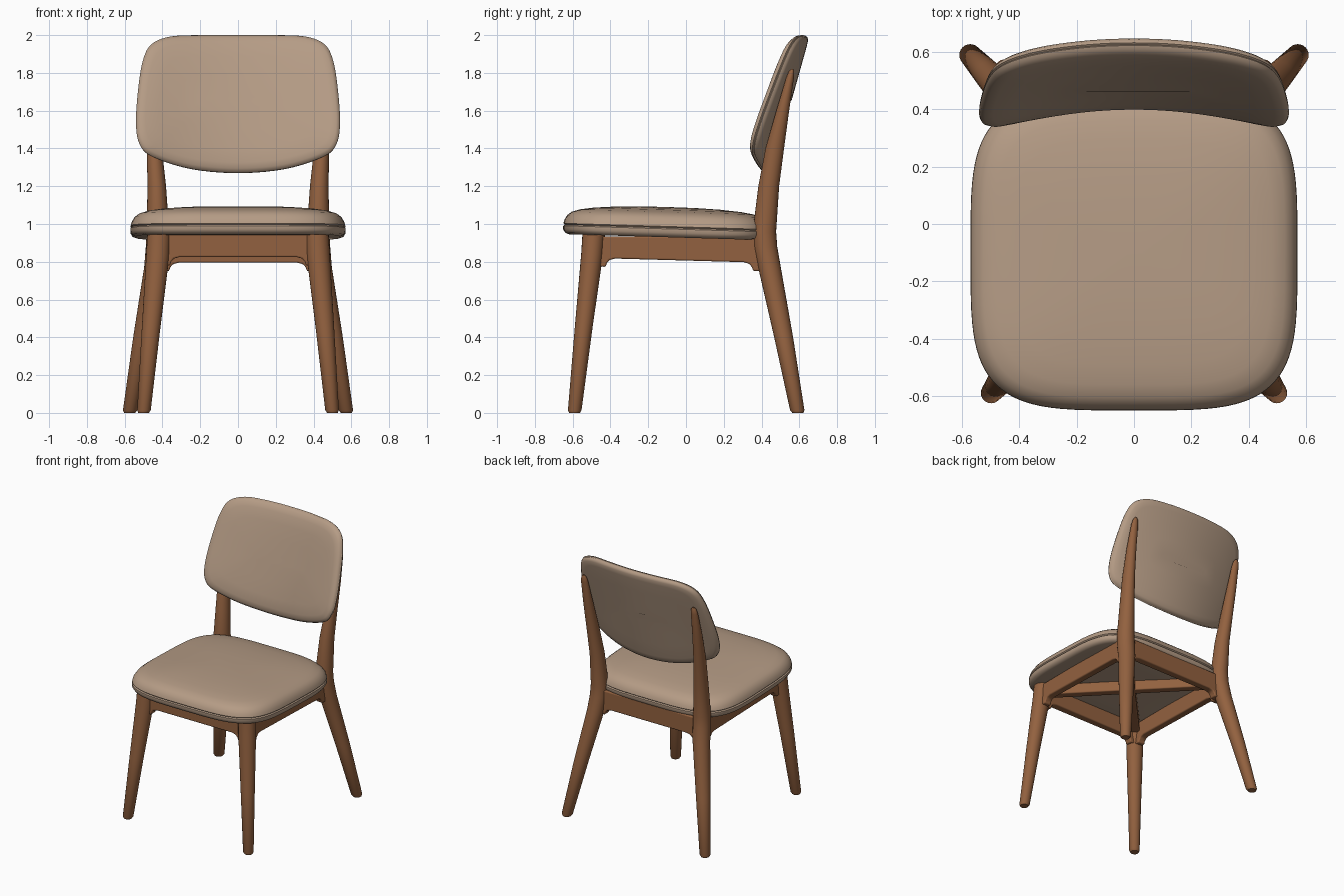
import bpy, bmesh, math
from mathutils import Vector

cube = bpy.data.objects.get("Cube")
if cube:
    bpy.data.objects.remove(cube, do_unlink=True)


def material(name, colour):
    m = bpy.data.materials.new(name)
    m.use_nodes = True
    m.diffuse_color = colour
    m.node_tree.nodes["Principled BSDF"].inputs["Base Color"].default_value = colour
    return m


wood = material("warm wood", (0.29, 0.12, 0.05, 1))
fabric = material("beige upholstery", (0.46, 0.33, 0.235, 1))


def loft(name, rings, mat, bevel=0, angle=40):
    """Skin closed rings of points and cap both ends."""
    bm = bmesh.new()
    loops = [[bm.verts.new(p) for p in ring] for ring in rings]
    n = len(loops[0])
    for a, b in zip(loops, loops[1:]):
        for i in range(n):
            j = (i + 1) % n
            bm.faces.new((a[i], a[j], b[j], b[i]))
    bm.faces.new(loops[0])
    bm.faces.new(loops[-1])
    bmesh.ops.recalc_face_normals(bm, faces=bm.faces)
    mesh = bpy.data.meshes.new(name)
    bm.to_mesh(mesh)
    bm.free()
    mesh.materials.append(mat)
    ob = bpy.data.objects.new(name, mesh)
    bpy.context.collection.objects.link(ob)
    if bevel:
        mod = ob.modifiers.new("soft edges", "BEVEL")
        mod.width, mod.segments = bevel, 3
    bpy.ops.object.select_all(action="DESELECT")
    ob.select_set(True)
    bpy.context.view_layer.objects.active = ob
    bpy.ops.object.shade_smooth_by_angle(angle=math.radians(angle))
    return ob


def catmull(pts, steps):
    """Smooth closed curve through the points."""
    out, n = [], len(pts)
    for i in range(n):
        a, b, c, d = (Vector(pts[(i + k) % n]) for k in (-1, 0, 1, 2))
        for s in range(steps):
            t = s / steps
            out.append(0.5 * (2 * b + (c - a) * t + (2 * a - 5 * b + 4 * c - d) * t * t
                              + (3 * b - a - 3 * c + d) * t ** 3))
    return out


def cushion(name, outline, profile, place):
    """Rings of the outline, inset and raised by the profile, then placed in space."""
    hu = max(p[0] for p in outline)
    hv = max(p[1] for p in outline)
    rings = [[place(u * (1 - d / hu), v * (1 - d / hv), w) for u, v in outline]
             for d, w in profile]
    return loft(name, rings, fabric, angle=50)


# Seat cushion: rounded square, domed on top, with a piping seam
def power(c, e):
    return math.copysign(abs(c) ** e, c)


angles = [math.tau * i / 96 for i in range(96)]
seat_outline = [(0.57 * power(math.cos(a), 0.5), 0.55 * power(math.sin(a), 0.5)) for a in angles]
seat_profile = [(0.54, 0.93), (0.3, 0.93), (0.03, 0.93), (0.01, 0.938), (0, 0.955), (0, 0.974),
                (0.008, 0.98), (0.001, 0.987), (0.007, 1.008), (0.022, 1.032), (0.045, 1.05),
                (0.09, 1.064), (0.16, 1.075), (0.27, 1.084), (0.4, 1.089), (0.54, 1.09)]
cushion("seat_cushion", seat_outline, seat_profile,
        lambda u, v, w: (u, v - 0.1, w - 0.03 * v))

# Backrest: bowed, leaning pad with a curved lower edge
half = [(0.2, 2.0), (0.36, 1.992), (0.46, 1.95), (0.505, 1.86), (0.53, 1.7), (0.54, 1.53),
        (0.52, 1.42), (0.45, 1.355), (0.25, 1.292)]
MID = 1.635
points = [(0, 2.0)] + half + [(0, 1.27)] + [(-x, z) for x, z in reversed(half)]
back_outline = [(p.x, p.y - MID) for p in catmull([(x, z) for x, z in points], 5)]
back_profile = [(0.34, -0.004), (0.22, -0.003), (0.12, 0), (0.05, 0.005), (0.02, 0.014),
                (0.005, 0.026), (0, 0.038), (0.006, 0.043), (0.001, 0.048), (0.006, 0.06),
                (0.02, 0.068), (0.05, 0.07), (0.15, 0.07), (0.25, 0.07), (0.34, 0.07)]


def place_back(u, v, w):
    bow = (0.1 - 0.068 * v) * (u / 0.54) ** 2
    return (u, 0.482 + 0.28 * v + w - bow, v + MID - 0.2 * (w - 0.038))


cushion("backrest", back_outline, back_profile, place_back)

# Legs: tapered round sections given as x, y, z, x radius, y radius
front_leg = [(0.5, -0.59, 0, 0.028, 0.028), (0.498, -0.589, 0.014, 0.036, 0.036),
             (0.46, -0.542, 0.45, 0.049, 0.047), (0.424, -0.497, 0.84, 0.062, 0.058),
             (0.418, -0.488, 0.95, 0.062, 0.06)]
rear_leg = [(0.573, 0.592, 0, 0.029, 0.029), (0.571, 0.589, 0.014, 0.038, 0.038),
            (0.505, 0.517, 0.4, 0.05, 0.05), (0.437, 0.442, 0.77, 0.06, 0.06),
            (0.426, 0.42, 0.88, 0.062, 0.063), (0.424, 0.415, 0.96, 0.06, 0.062),
            (0.43, 0.438, 1.2, 0.049, 0.055), (0.443, 0.47, 1.4, 0.04, 0.049),
            (0.452, 0.512, 1.6, 0.034, 0.034), (0.455, 0.55, 1.77, 0.026, 0.021),
            (0.455, 0.558, 1.805, 0.019, 0.015), (0.455, 0.562, 1.82, 0.008, 0.006)]


def leg(name, sections, side):
    around = [math.tau * i / 24 for i in range(24)]
    loft(name, [[(side * x + rx * math.cos(a), y + ry * math.sin(a), z) for a in around]
                for x, y, z, rx, ry in sections], wood)


for side, label in ((1, "left"), (-1, "right")):
    leg("front_leg_" + label, front_leg, side)
    leg("rear_leg_" + label, rear_leg, side)


# Rails: boards between leg centres, flaring down where they meet the legs
FLARE = [(0, -0.045), (0.06, -0.045), (0.066, -0.025), (0.08, -0.008), (0.11, 0)]


def rail(name, a, b, za, zb, top, width, flare=FLARE):
    a, b = Vector(a), Vector(b)
    length = (b - a).length
    along = (b - a) / length
    across = Vector((-along.y, along.x)) * width / 2
    lower = flare + [(length - d, drop) for d, drop in reversed(flare)]
    shape = [(d, za + (zb - za) * d / length + drop) for d, drop in lower]
    shape += [(length, top), (0, top)]
    rings = [[(*(a + along * d + across * s), z) for d, z in shape] for s in (-1, 1)]
    loft(name, rings, wood, bevel=0.008)


for side, label in ((1, "left"), (-1, "right")):
    rail("side_rail_" + label, (side * 0.425, -0.485), (side * 0.425, 0.415),
         0.82, 0.795, 0.935, 0.055)
rail("front_rail", (-0.42, -0.49), (0.42, -0.49), 0.825, 0.825, 0.95, 0.055)
rail("rear_rail", (-0.425, 0.415), (0.425, 0.415), 0.795, 0.795, 0.93, 0.055)

# Crossed braces under the seat
for side, label in ((1, "left"), (-1, "right")):
    rail("cross_brace_" + label, (side * 0.41, -0.47), (-side * 0.41, 0.4),
         0.86, 0.85, 0.935, 0.06, [(0, 0)])
